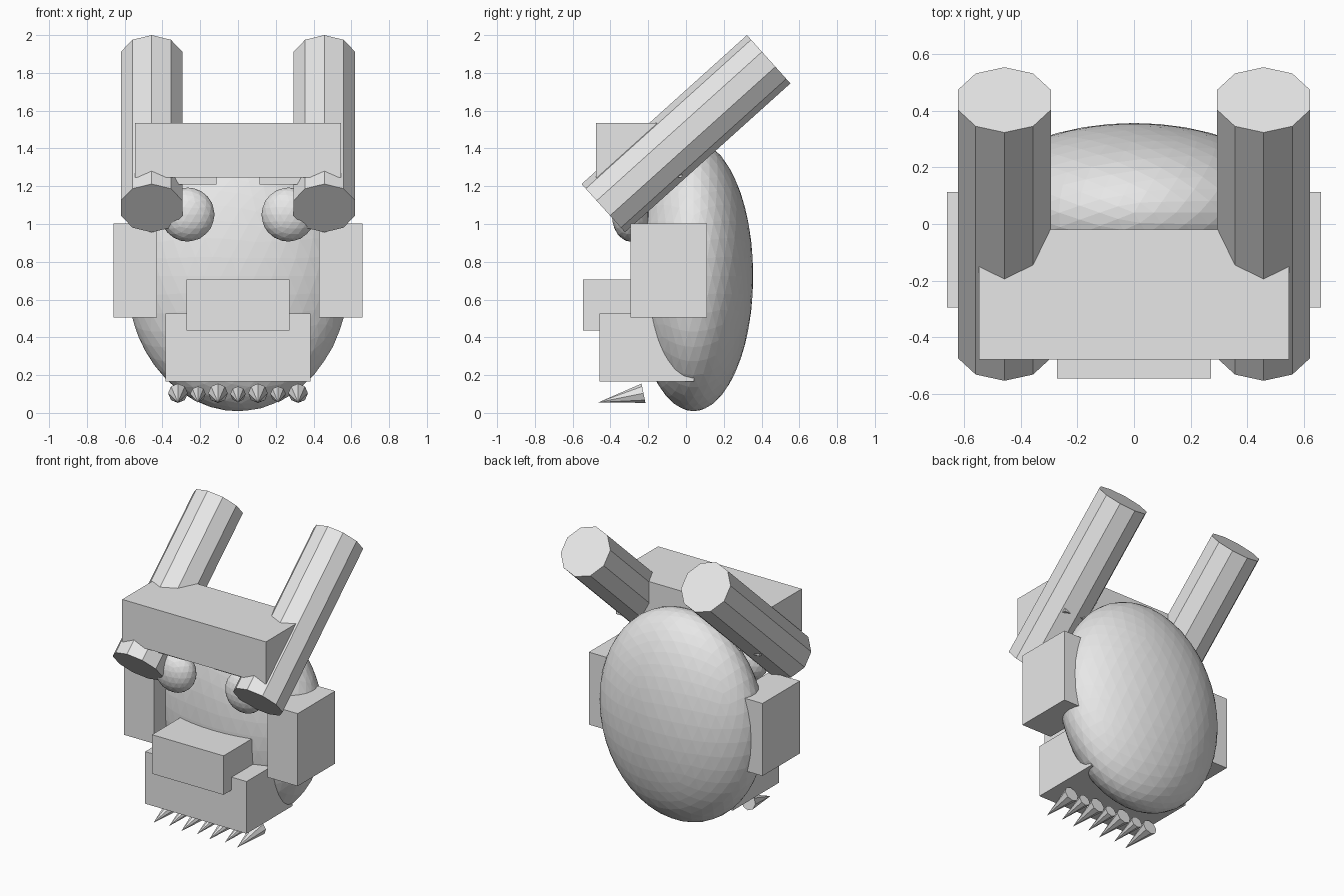
import bpy
import math

if "Cube" in bpy.data.objects:
    bpy.data.objects.remove(bpy.data.objects["Cube"])

# one plain grey for the whole model
grey = bpy.data.materials.new("plain grey")
grey.diffuse_color = (0.8, 0.8, 0.8, 1)
grey.use_nodes = True
grey.node_tree.nodes["Principled BSDF"].inputs["Base Color"].default_value = grey.diffuse_color


def finish(name):
    ob = bpy.context.object
    ob.name = name
    ob.data.name = name
    ob.data.materials.append(grey)
    return ob


def box(name, x, y, z):
    """Box from (min, max) ranges on each axis."""
    bpy.ops.mesh.primitive_cube_add(
        size=1, location=[(a + b) / 2 for a, b in (x, y, z)])
    ob = finish(name)
    ob.scale = [b - a for a, b in (x, y, z)]
    return ob


def ball(name, loc, radii, detail):
    bpy.ops.mesh.primitive_ico_sphere_add(subdivisions=detail, radius=1, location=loc)
    ob = finish(name)
    ob.scale = radii
    return ob


# head and face blocks
ball("head", (0, 0.04, 0.725), (0.59, 0.316, 0.716), 4)
box("forehead", (-0.546, 0.546), (-0.477, -0.02), (1.245, 1.535))
box("muzzle", (-0.272, 0.272), (-0.545, -0.15), (0.437, 0.705))
box("jaw", (-0.385, 0.385), (-0.457, 0.042), (0.167, 0.525))

# mirrored parts
for s, side in ((-1, "left"), (1, "right")):
    box("cheek_" + side, sorted((s * 0.43, s * 0.66)), (-0.295, 0.112), (0.505, 1.003))
    box("brow_" + side, sorted((s * 0.114, s * 0.416)), (-0.42, -0.15), (1.21, 1.30))
    ball("eye_" + side, (s * 0.267, -0.295, 1.05), (0.143, 0.098, 0.143), 3)
    # ten-sided horn leaning back
    bpy.ops.mesh.primitive_cylinder_add(
        vertices=10, radius=0.172, depth=1.178,
        location=(s * 0.457, 0, 1.478), rotation=(math.radians(-48), 0, 0))
    finish("horn_" + side)

# row of teeth, alternating wide and narrow, pointing forward and slightly down
tilt = math.atan2(0.048, 0.238)
for i in range(7):
    wide = i % 2 == 0
    length = 0.243 if wide else 0.225
    base_z = 0.104 if wide else 0.1
    bpy.ops.mesh.primitive_cone_add(
        vertices=8, radius1=0.052 if wide else 0.041, radius2=0, depth=length,
        location=((i - 3) * 0.106, -0.225 - math.cos(tilt) * length / 2,
                  base_z - math.sin(tilt) * length / 2),
        rotation=(math.pi / 2 + tilt, 0, 0))
    finish("tooth_%d" % (i + 1))
